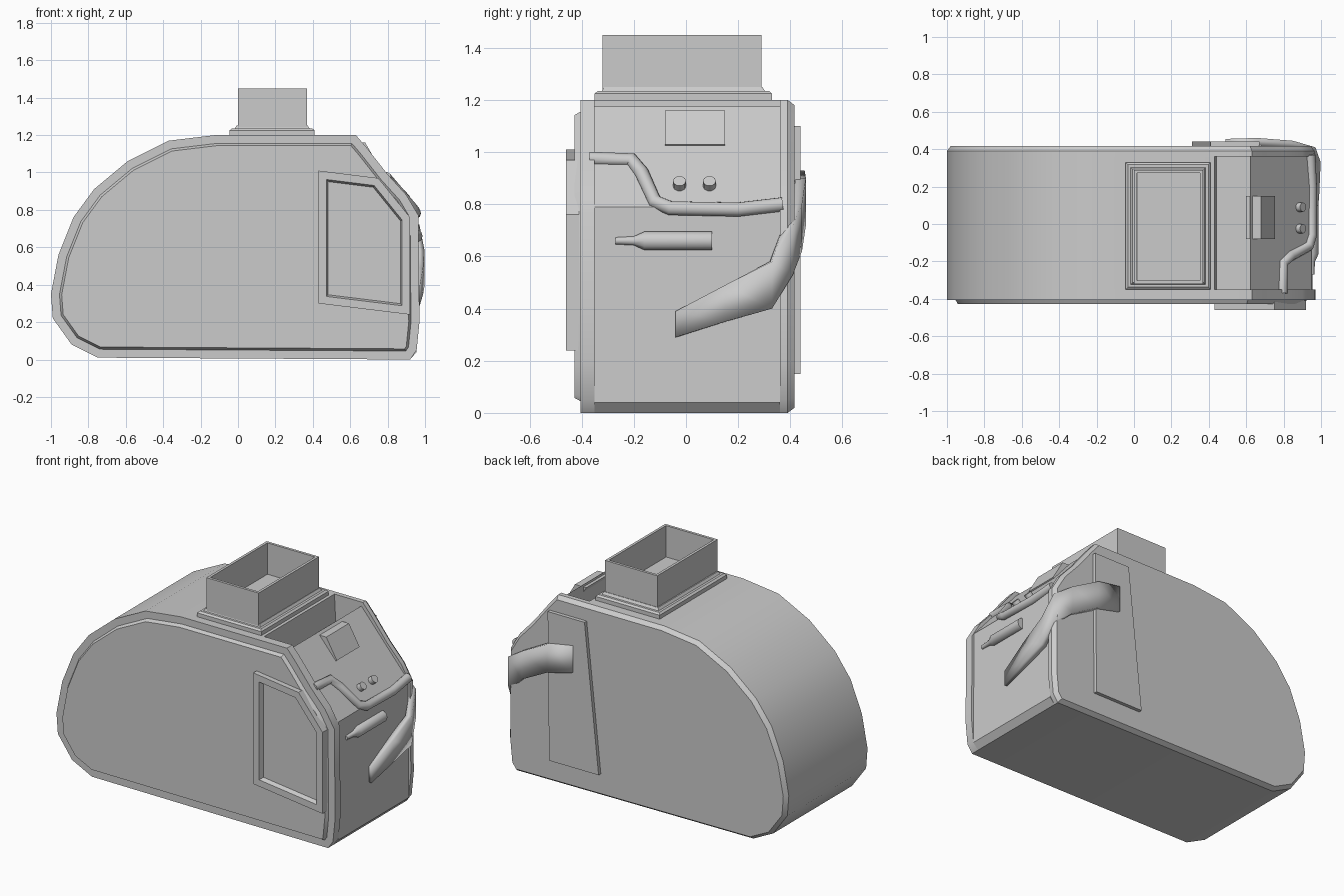
import bpy, bmesh
from mathutils import Vector
from math import radians

cube = bpy.data.objects.get("Cube")
if cube:
    bpy.data.objects.remove(cube, do_unlink=True)

grey = bpy.data.materials.new("plain_grey")
grey.use_nodes = True
grey.diffuse_color = (0.6, 0.6, 0.6, 1)
grey.node_tree.nodes["Principled BSDF"].inputs["Base Color"].default_value = (0.6, 0.6, 0.6, 1)


def finish(ob, angle=32):
    if ob.name not in bpy.context.collection.objects:
        bpy.context.collection.objects.link(ob)
    ob.data.materials.append(grey)
    bpy.ops.object.select_all(action='DESELECT')
    ob.select_set(True)
    bpy.context.view_layer.objects.active = ob
    if ob.type == 'CURVE':
        bpy.ops.object.convert(target='MESH')
    bpy.ops.object.shade_smooth_by_angle(angle=radians(angle))
    return ob


def prism(name, pts, axis, lo, hi, low_cap=(), high_cap=()):
    """Extrude an outline along y or z; caps are (inset, depth) steps."""
    bm = bmesh.new()

    def ring(w):
        return [bm.verts.new((u, w, v) if axis == 'y' else (u, v, w)) for u, v in pts]

    a, b = ring(lo), ring(hi)
    low, high = bm.faces.new(a), bm.faces.new(b)
    for i in range(len(pts)):
        j = (i + 1) % len(pts)
        bm.faces.new((a[i], a[j], b[j], b[i]))
    bmesh.ops.recalc_face_normals(bm, faces=bm.faces[:])
    for face, steps in ((low, low_cap), (high, high_cap)):
        for inset, depth in steps:
            bmesh.ops.inset_individual(bm, faces=[face], thickness=inset,
                                       depth=depth, use_even_offset=True)
    me = bpy.data.meshes.new(name)
    bm.to_mesh(me)
    bm.free()
    return finish(bpy.data.objects.new(name, me))


def rect(x0, x1, y0, y1):
    return [(x0, y0), (x1, y0), (x1, y1), (x0, y1)]


def tube(name, path, radii):
    """Round tube through points, with a radius for each."""
    cu = bpy.data.curves.new(name, 'CURVE')
    cu.dimensions = '3D'
    cu.bevel_depth = 1
    cu.bevel_resolution = 3
    cu.use_fill_caps = True
    sp = cu.splines.new('POLY')
    sp.points.add(len(path) - 1)
    for p, co, r in zip(sp.points, path, radii):
        p.co = (*co, 1)
        p.radius = r
    return finish(bpy.data.objects.new(name, cu), 50)


def front_x(z):
    """Surface of the sloped panel and the door below it."""
    return 0.95 - max(z - 0.79, 0) * 0.857


# Housing: rounded back shared by the core and both side rims
rounded = [(0.92, 0), (-0.75, 0.01), (-0.89, 0.08), (-0.99, 0.22), (-1.0, 0.35),
           (-0.96, 0.56), (-0.88, 0.76), (-0.77, 0.91), (-0.59, 1.06),
           (-0.37, 1.17), (-0.12, 1.2)]
rim = rounded + [(0.63, 1.2), (0.69, 1.13), (0.8, 0.99), (0.9, 0.88),
                 (0.965, 0.77), (0.97, 0.2), (0.955, 0.05)]
core = rounded + [(0.43, 1.2), (0.44, 1.0), (0.62, 1.0), (0.62, 1.175),
                  (0.95, 0.79), (0.955, 0.04)]
prism("core_housing", core, 'y', -0.35, 0.36)
prism("front_side_shell", rim, 'y', -0.405, -0.35, low_cap=[(0.045, 0), (0.012, 0.022)])
prism("back_side_shell", rim, 'y', 0.36, 0.39, high_cap=[(0.02, 0.027)])

# Framed window on the front side
frame = [(0.43, 1.01), (0.75, 0.97), (0.92, 0.76), (0.92, 0.24), (0.43, 0.30)]
prism("window_frame", frame, 'y', -0.46, -0.41, low_cap=[(0.042, 0), (0.01, -0.028)])

# Plate on the back side
prism("back_plate", [(0.67, 1.1), (0.41, 1.1), (0.31, 0.15), (0.66, 0.15)], 'y', 0.4, 0.44)

# Open chute on the top with its stepped flange
prism("chute_flange", rect(-0.045, 0.41, -0.35, 0.33), 'z', 1.19, 1.225,
      high_cap=[(0.012, 0.01), (0.015, 0), (0.01, 0.015)])
prism("chute", rect(0, 0.37, -0.32, 0.29), 'z', 1.22, 1.45,
      high_cap=[(0.017, 0), (0.0005, -0.2)])

# Sloped control panel: display and two buttons
prism("display", [(0.6, 1.16), (0.68, 1.16), (0.755, 1.03), (0.7, 1.0)], 'y', -0.08, 0.15)
normal = Vector((0.76, 0, 0.65))
for i, y in enumerate((-0.025, 0.09)):
    base = Vector((front_x(0.87), y, 0.87))
    tube(f"button_{i + 1}", [base - normal * 0.02, base + normal * 0.03], (0.025, 0.025))

# Raised lip between the control panel and the door
lip = [(-0.37, 0.975), (-0.21, 0.97), (-0.17, 0.92), (-0.12, 0.81),
       (-0.06, 0.785), (0.2, 0.78), (0.37, 0.8)]
tube("panel_lip", [(front_x(z), y, z) for y, z in lip], [0.028] * len(lip))

# Tapered door handle
tube("door_handle", [(0.95, y, 0.66) for y in (-0.27, -0.2, -0.16, 0.1)],
     (0.014, 0.018, 0.037, 0.037))

# Strap wrapping from the back plate onto the door: x, y, low z, high z
strap = [(0.49, 0.455, 0.76, 0.93), (0.66, 0.46, 0.72, 0.9), (0.85, 0.445, 0.62, 0.8),
         (0.97, 0.41, 0.53, 0.72), (0.998, 0.33, 0.4, 0.58),
         (0.99, 0.15, 0.35, 0.49), (0.972, -0.04, 0.29, 0.39)]
bm = bmesh.new()
rows = [(bm.verts.new((x, y, lo)), bm.verts.new((x, y, hi))) for x, y, lo, hi in strap]
for a, b in zip(rows, rows[1:]):
    bm.faces.new((a[0], a[1], b[1], b[0]))
me = bpy.data.meshes.new("strap")
bm.to_mesh(me)
bm.free()
ob = finish(bpy.data.objects.new("strap", me), 60)
solid = ob.modifiers.new("thickness", 'SOLIDIFY')
solid.thickness = 0.04
# Thicken toward the housing so the outer face stays in place
solid.offset = -1 if me.polygons[0].normal.y > 0 else 1
